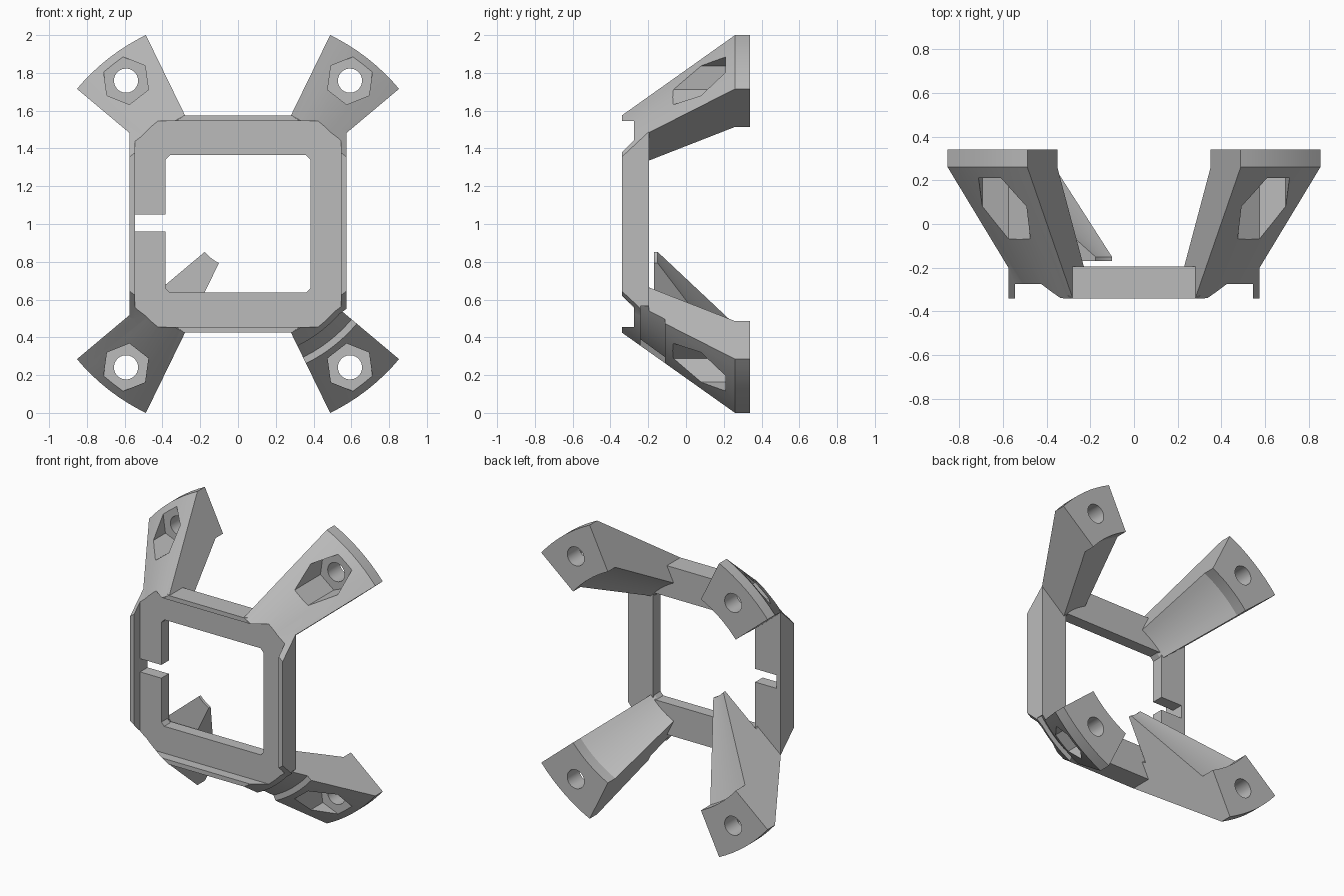
import bpy, bmesh
from math import radians, cos, sin

cube = bpy.data.objects.get("Cube")
if cube:
    bpy.data.objects.remove(cube, do_unlink=True)

CZ = 1.0            # height of the frame centre
HALF_ARM = 12       # half the arm's angular width, degrees
AXES = {"upper_left": 52, "upper_right": 128, "lower_right": 232, "lower_left": 308}

grey = bpy.data.materials.new("matte grey")
grey.use_nodes = True
color = (0.5, 0.5, 0.5, 1)
grey.diffuse_color = color
grey.node_tree.nodes["Principled BSDF"].inputs["Base Color"].default_value = color


def loft(name, rings, closed=False):
    """Bridge equal-length rings of points; cap the ends unless closed."""
    bm = bmesh.new()
    loops = [[bm.verts.new(p) for p in ring] for ring in rings]
    n = len(loops[0])
    for a, b in zip(loops, loops[1:]):
        for i in range(n):
            j = (i + 1) % n
            bm.faces.new((a[i], a[j], b[j], b[i]))
    bm.faces.new(loops[0])
    bm.faces.new(loops[-1])
    bmesh.ops.recalc_face_normals(bm, faces=bm.faces)
    mesh = bpy.data.meshes.new(name)
    bm.to_mesh(mesh)
    bm.free()
    mesh.materials.append(grey)
    ob = bpy.data.objects.new(name, mesh)
    bpy.context.collection.objects.link(ob)
    return ob


def sector(name, profile, axis, half, steps=8):
    """Sweep a (radius, y) profile around the y axis, centred on an angle."""
    angles = [radians(axis - half + 2 * half * i / steps) for i in range(steps + 1)]
    return loft(name, [[(r * cos(a), y, CZ + r * sin(a)) for r, y in profile]
                       for a in angles])


def box(name, x0, x1, y0, y1, z0, z1):
    return loft(name, [[(x0, y, CZ + z0), (x1, y, CZ + z0), (x1, y, CZ + z1), (x0, y, CZ + z1)]
                       for y in (y0, y1)])


def prism(name, axis, dist, radius, sides, turn, y0, y1):
    cx, cz = dist * cos(radians(axis)), CZ + dist * sin(radians(axis))
    angles = [radians(axis + turn + 360 * i / sides) for i in range(sides)]
    return loft(name, [[(cx + radius * cos(a), y, cz + radius * sin(a)) for a in angles]
                       for y in (y0, y1)])


def combine(target, other, operation):
    mod = target.modifiers.new(operation.lower(), 'BOOLEAN')
    mod.operation = operation
    mod.solver = 'EXACT'
    mod.object = other
    bpy.context.view_layer.objects.active = target
    bpy.ops.object.modifier_apply(modifier=mod.name)
    bpy.data.objects.remove(other, do_unlink=True)


def octagon(y, half, top_x, side_z):
    quarter = [(half, side_z), (top_x, half)]
    pts = quarter + [(-x, z) for x, z in quarter[::-1]]
    pts += [(-x, -z) for x, z in pts]
    return [(x, y, CZ + z) for x, z in pts]


# Square frame whose corners slope back into the arms
bracket = loft("mounting_bracket", [octagon(-0.34, 0.575, 0.285, 0.355),
                                    octagon(-0.195, 0.575, 0.48, 0.49)])
combine(bracket, box("opening", -0.385, 0.385, -0.5, 0, -0.362, 0.364), 'DIFFERENCE')

# Four splayed arms; one carries a wedge reaching into the opening
foot = [(0.80, 0.34), (1.113, 0.34), (1.113, 0.26), (0.64, -0.339), (0.513, -0.339),
        (0.513, -0.212)]
wedge = [(0.538, -0.17), (0.23, -0.17), (0.23, -0.15), (0.80, 0.24)]
for corner, axis in AXES.items():
    inner = wedge if corner == "lower_right" else [(0.80, 0.26)]
    combine(bracket, sector(corner + "_arm", foot + inner, axis, HALF_ARM), 'UNION')

# Shallow front recess and the slot through one side
combine(bracket, box("recess", -0.545, 0.545, -0.5, -0.275, -0.545, 0.545), 'DIFFERENCE')
combine(bracket, box("slot", -0.545, -0.3, -0.5, 0, -0.04, 0.05), 'DIFFERENCE')

# Tie groove across one arm
groove = [(0.68, -0.24), (0.785, -0.11), (0.95, -0.11), (0.95, -0.24)]
combine(bracket, sector("groove", groove, AXES["lower_left"], 15), 'DIFFERENCE')

# Nut pockets and screw holes in each foot
for axis in AXES.values():
    combine(bracket, prism("nut_pocket", axis, 0.963, 0.128, 6, 30, -0.5, 0.21), 'DIFFERENCE')
    combine(bracket, prism("screw_hole", axis, 0.963, 0.064, 32, 0, -0.5, 0.5), 'DIFFERENCE')

bpy.ops.object.select_all(action='DESELECT')
bracket.select_set(True)
bpy.context.view_layer.objects.active = bracket
bpy.ops.object.shade_smooth_by_angle(angle=radians(25))
